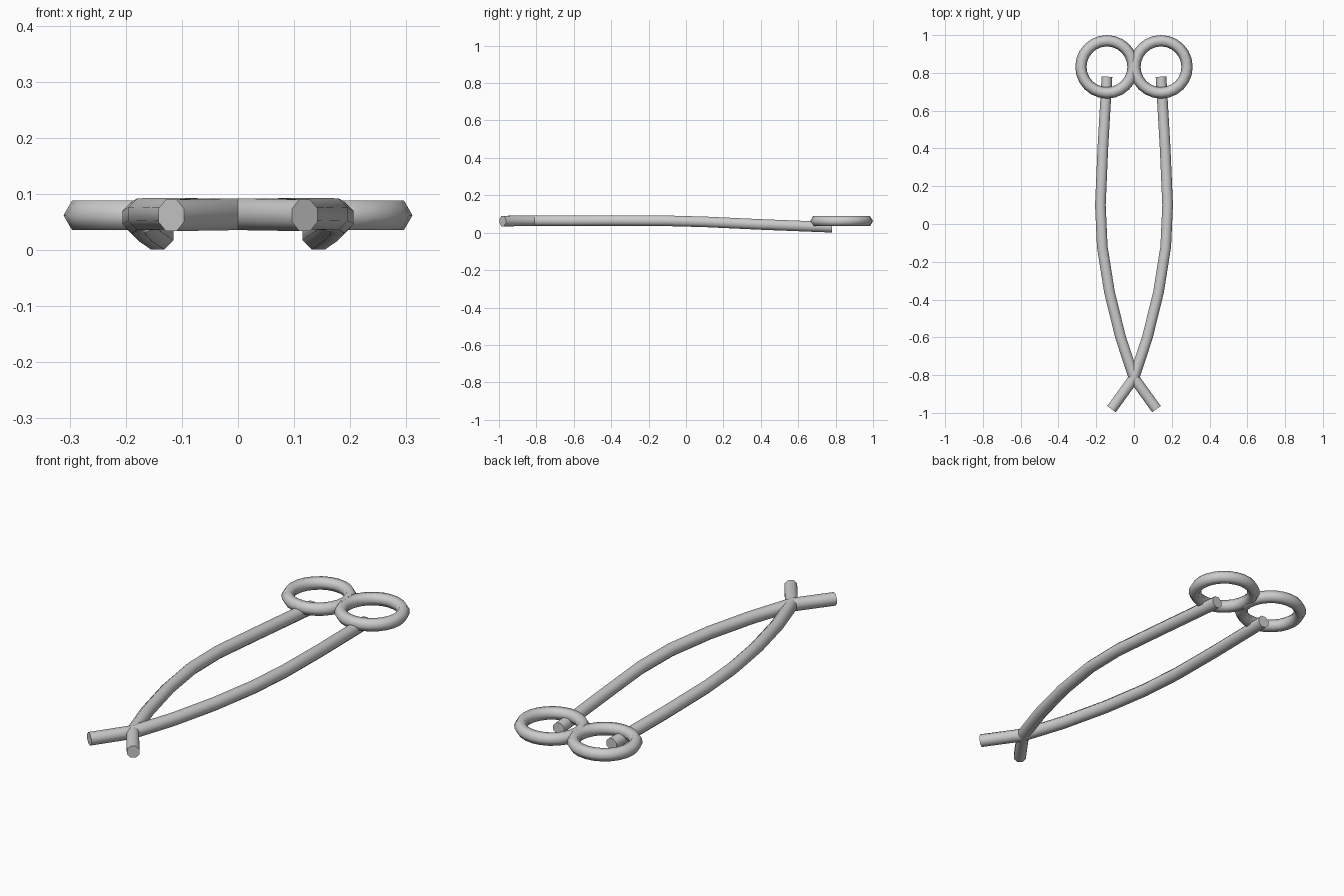
import bpy, bmesh, math
from mathutils import Vector

if "Cube" in bpy.data.objects:
    bpy.data.objects.remove(bpy.data.objects["Cube"])


def finish(name, bm):
    bmesh.ops.recalc_face_normals(bm, faces=bm.faces[:])
    me = bpy.data.meshes.new(name)
    bm.to_mesh(me)
    bm.free()
    ob = bpy.data.objects.new(name, me)
    bpy.context.collection.objects.link(ob)
    bpy.ops.object.select_all(action='DESELECT')
    ob.select_set(True)
    bpy.context.view_layer.objects.active = ob
    bpy.ops.object.shade_smooth_by_angle(angle=math.radians(65))
    return ob


def bridge(bm, a, b):
    n = len(a)
    for i in range(n):
        j = (i + 1) % n
        bm.faces.new((a[i], a[j], b[j], b[i]))


def tube(name, pts, r, sides=8):
    """Mitred octagonal tube along a nearly flat path."""
    pts = [Vector(p) for p in pts]
    bm = bmesh.new()
    rings = []
    for i, p in enumerate(pts):
        d0 = (p - pts[max(i - 1, 0)]).to_2d()
        d1 = (pts[min(i + 1, len(pts) - 1)] - p).to_2d()
        d0 = d0.normalized() if d0.length else d1.normalized()
        d1 = d1.normalized() if d1.length else d0
        t = (d0 + d1).normalized()
        w = 1 / t.dot(d1)
        side = Vector((-t.y, t.x, 0)) * w
        ring = []
        for k in range(sides):
            a = 2 * math.pi * (k + 0.5) / sides
            ring.append(bm.verts.new(p + side * r * math.cos(a)
                                     + Vector((0, 0, r * math.sin(a)))))
        rings.append(ring)
    for a, b in zip(rings, rings[1:]):
        bridge(bm, a, b)
    bm.faces.new(rings[0])
    bm.faces.new(rings[-1])
    return finish(name, bm)


def torus(name, centre, major, minor, seg=24, sides=6):
    bm = bmesh.new()
    rings = []
    for i in range(seg):
        u = 2 * math.pi * i / seg
        ring = []
        for k in range(sides):
            v = 2 * math.pi * k / sides
            q = major + minor * math.cos(v)
            ring.append(bm.verts.new(Vector(centre) + Vector(
                (q * math.cos(u), q * math.sin(u), minor * math.sin(v)))))
        rings.append(ring)
    for i in range(seg):
        bridge(bm, rings[i], rings[(i + 1) % seg])
    return finish(name, bm)


# Arm path from the crossed tip back to the ring
path = [(-0.119, -0.98, 0.062), (0, -0.815, 0.064), (0.071, -0.6, 0.064),
        (0.13, -0.36, 0.065), (0.168, -0.12, 0.064), (0.178, 0.1, 0.058),
        (0.165, 0.4, 0.044), (0.143, 0.78, 0.029)]

for s, label in ((1, "right"), (-1, "left")):
    tube("arm_" + label, [(s * x, y, z) for x, y, z in path], 0.0305)
    torus("finger_ring_" + label, (s * 0.143, 0.832, 0.062), 0.138, 0.03)
